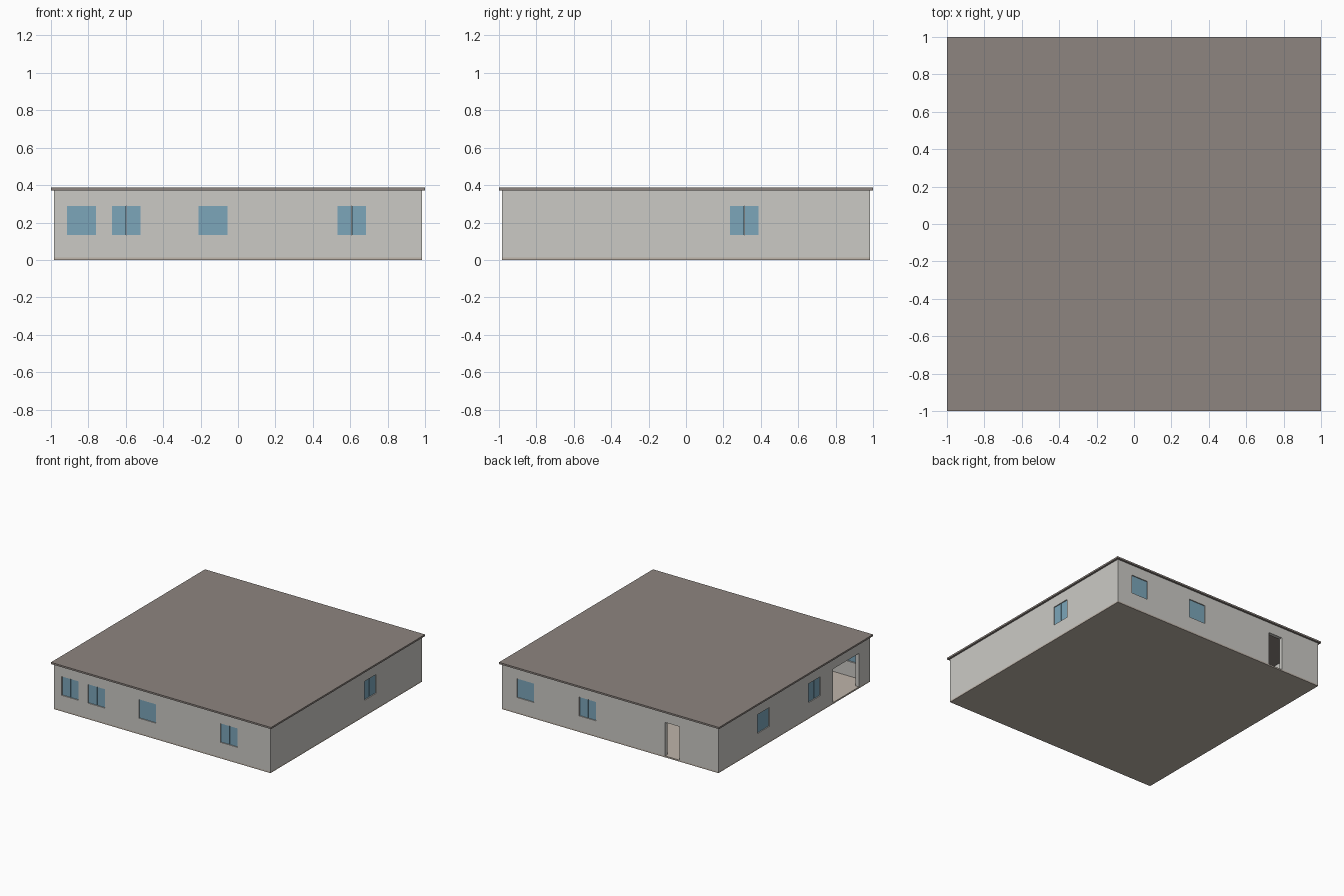
import bpy, bmesh
from mathutils import Matrix, Vector

if "Cube" in bpy.data.objects:
    bpy.data.objects.remove(bpy.data.objects["Cube"])

W, T = 0.984, 0.03            # outer half width, wall thickness
FLOOR, TOP, ROOF = 0.012, 0.372, 0.386
SILL, HEAD = 0.132, 0.287
WIN = 0.154


def material(name, rgb):
    m = bpy.data.materials.new(name)
    m.diffuse_color = (*rgb, 1)
    m.use_nodes = True
    m.node_tree.nodes["Principled BSDF"].inputs["Base Color"].default_value = m.diffuse_color
    return m


WALL = material("wall_paint", (0.60, 0.59, 0.56))
BROWN = material("roof_brown", (0.27, 0.235, 0.215))
GLASS = material("window_glass", (0.20, 0.38, 0.49))
BEIGE = material("floor_beige", (0.52, 0.46, 0.40))


def boxes(name, spans, mat=None):
    """One object from boxes given as (low corner, high corner)."""
    bm = bmesh.new()
    for lo, hi in spans:
        lo, hi = Vector(lo), Vector(hi)
        size = [abs(v) for v in hi - lo]
        bmesh.ops.create_cube(bm, size=1, matrix=Matrix.Translation(
            (lo + hi) / 2) @ Matrix.Diagonal((*size, 1)))
    me = bpy.data.meshes.new(name)
    bm.to_mesh(me)
    bm.free()
    ob = bpy.data.objects.new(name, me)
    bpy.context.collection.objects.link(ob)
    if mat:
        me.materials.append(mat)
    return ob


def on_side(side, a, b, z0, z1, d0, d1):
    """Box on a wall: a..b along it, d0..d1 deep from its outer face."""
    s = 1 if side in ("back", "right") else -1
    p, q = s * (W - d0), s * (W - d1)
    if side in ("front", "back"):
        return (a, p, z0), (b, q, z1)
    return (p, a, z0), (q, b, z1)


# Openings: centres of the windows on each side, and the two doorways
windows = {
    "front": (-0.837, -0.597, -0.134, 0.608),
    "right": (0.311,),
    "back": (0.77, 0.205),
    "left": (0.40, -0.265),
}
doorways = [("back", -0.628, -0.50), ("left", -0.84, -0.505)]

# Floor slab and flat roof
boxes("floor_slab", [((-W, -W, 0), (W, W, FLOOR))], BEIGE)
boxes("flat_roof", [((-1, -1, TOP), (1, 1, ROOF))], BROWN)

# Outer walls, hollowed and pierced
walls = boxes("outer_walls", [((-W, -W, FLOOR), (W, W, TOP))], WALL)
room = boxes("room_cutter", [((T - W, T - W, -0.1), (W - T, W - T, 0.5))])
holes = [on_side(s, c - WIN / 2, c + WIN / 2, SILL, HEAD, -0.02, T + 0.02)
         for s, cs in windows.items() for c in cs]
holes += [on_side(s, a, b, -0.05, HEAD, -0.02, T + 0.02) for s, a, b in doorways]
openings = boxes("opening_cutter", holes)
for cutter in (room, openings):
    cutter.hide_render = True
    mod = walls.modifiers.new(cutter.name, "BOOLEAN")
    mod.operation, mod.solver, mod.object = "DIFFERENCE", "EXACT", cutter
deps = bpy.context.evaluated_depsgraph_get()
walls.data = bpy.data.meshes.new_from_object(walls.evaluated_get(deps))
walls.modifiers.clear()
for cutter in (room, openings):
    bpy.data.objects.remove(cutter)

# Twin glass panes in every window
for side, centres in windows.items():
    for i, c in enumerate(centres, 1):
        boxes(f"{side}_window_{i}", [
            on_side(side, c - WIN / 2, c - 0.001, SILL, HEAD, 0.008, 0.018),
            on_side(side, c + 0.001, c + WIN / 2, SILL, HEAD, 0.008, 0.018)], GLASS)
